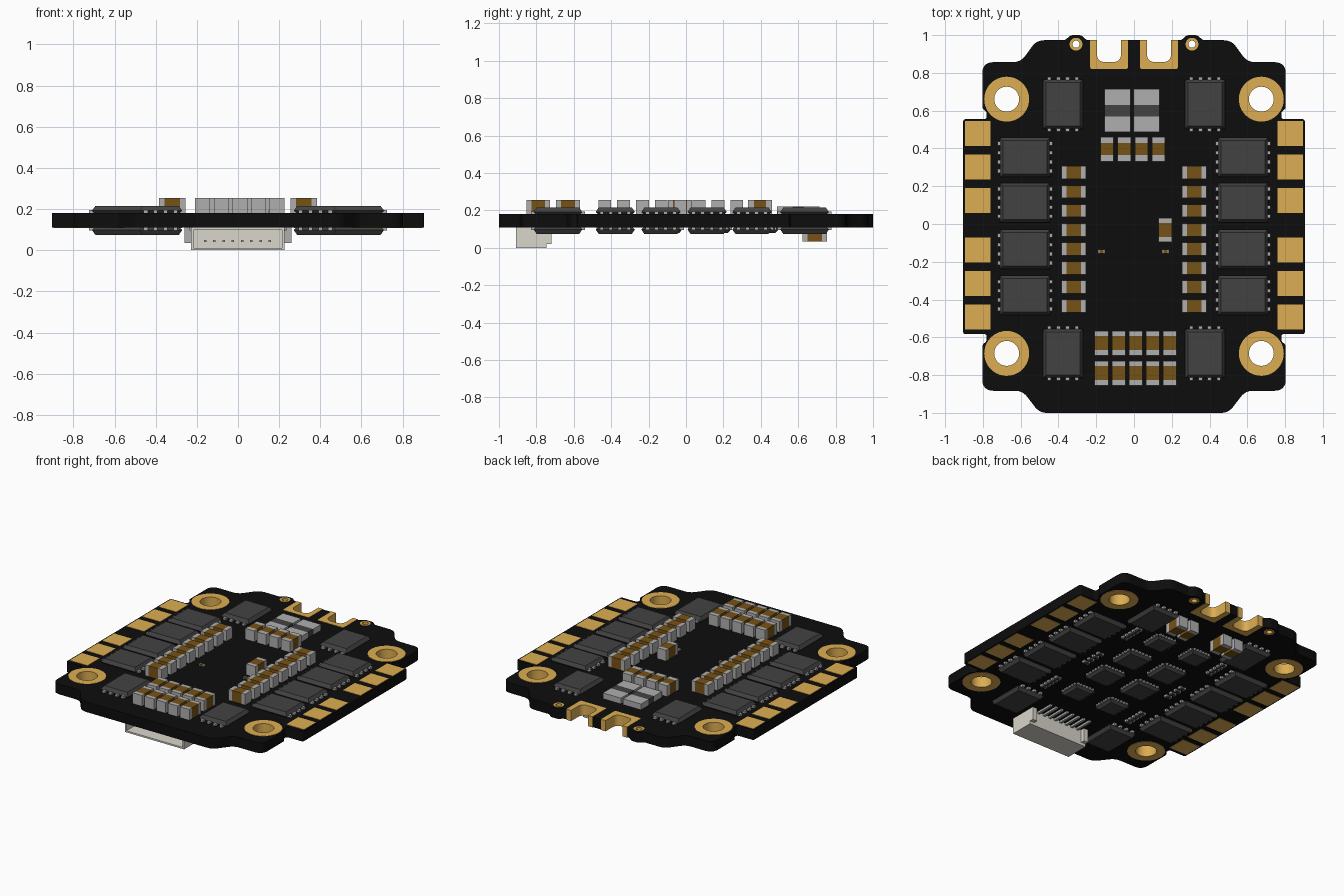
import bpy, bmesh, math
from mathutils import Vector, Matrix

if "Cube" in bpy.data.objects:
    bpy.data.objects.remove(bpy.data.objects["Cube"])

Z0, Z1 = 0.11, 0.18      # board underside / top


def material(name, r, g, b):
    m = bpy.data.materials.new(name)
    m.diffuse_color = (r, g, b, 1)
    m.use_nodes = True
    m.node_tree.nodes["Principled BSDF"].inputs["Base Color"].default_value = m.diffuse_color
    return m


BLACK = material("board_black", 0.004, 0.004, 0.004)
GOLD = material("gold", 0.72, 0.42, 0.085)
BROWN = material("ceramic_brown", 0.18, 0.085, 0.008)
TIN = material("tin", 0.43, 0.43, 0.43)
DARK = material("chip_dark", 0.055, 0.055, 0.055)
CREAM = material("cream_plastic", 0.70, 0.67, 0.60)


def rounded(points, steps=6):
    """Polygon of (x, y, radius) with filleted corners."""
    out, n = [], len(points)
    for i, (x, y, r) in enumerate(points):
        p = Vector((x, y))
        a = Vector(points[i - 1][:2]) - p
        b = Vector(points[(i + 1) % n][:2]) - p
        if r == 0:
            out.append(p)
            continue
        t = min(r / math.tan(a.angle(b) / 2), 0.48 * a.length, 0.48 * b.length)
        s, e = p + a.normalized() * t, p + b.normalized() * t
        for k in range(steps + 1):
            f = k / steps
            out.append(s * (1 - f) ** 2 + p * 2 * f * (1 - f) + e * f * f)
    return out


def circle(cx, cy, r, n=40):
    return [Vector((cx + r * math.cos(2 * math.pi * i / n),
                    cy + r * math.sin(2 * math.pi * i / n))) for i in range(n)]


def plate(name, loops, z0, z1, mat):
    """Extruded flat profile, inner loops become holes."""
    cu = bpy.data.curves.new(name, 'CURVE')
    cu.dimensions, cu.fill_mode, cu.extrude = '2D', 'BOTH', (z1 - z0) / 2
    for loop in loops:
        sp = cu.splines.new('POLY')
        sp.points.add(len(loop) - 1)
        for q, v in zip(sp.points, loop):
            q.co = (v.x, v.y, 0, 1)
        sp.use_cyclic_u = True
    ob = bpy.data.objects.new(name, cu)
    ob.location.z = (z0 + z1) / 2
    bpy.context.collection.objects.link(ob)
    bpy.ops.object.select_all(action='DESELECT')
    ob.select_set(True)
    bpy.context.view_layer.objects.active = ob
    bpy.ops.object.convert(target='MESH')
    ob = bpy.context.object
    ob.data.materials.clear()
    ob.data.materials.append(mat)
    bpy.ops.object.shade_smooth_by_angle(angle=math.radians(30))


def finish(name, bm, mats):
    bmesh.ops.recalc_face_normals(bm, faces=bm.faces)
    me = bpy.data.meshes.new(name)
    bm.to_mesh(me)
    bm.free()
    for m in mats:
        me.materials.append(m)
    bpy.context.collection.objects.link(bpy.data.objects.new(name, me))


def box(bm, x0, x1, y0, y1, z0, z1, mi=0):
    mat = Matrix.Translation(((x0 + x1) / 2, (y0 + y1) / 2, (z0 + z1) / 2)) \
        @ Matrix.Diagonal((x1 - x0, y1 - y0, z1 - z0, 1))
    res = bmesh.ops.create_cube(bm, size=1, matrix=mat)
    for f in {f for v in res['verts'] for f in v.link_faces}:
        f.material_index = mi


def on_side(top, a, b):
    """Height range a..b above the given board face, as sorted z."""
    return (Z1 + a, Z1 + b) if top else (Z0 - b, Z0 - a)


def chip(bm, cx, cy, w, d, h, top, pins_x=0, pins_y=0, lead=0.014):
    """Moulded body with drafted sides; pins_x on +-x sides, pins_y on +-y."""
    rings = []
    for inset, z in ((0.012, 0.0), (0.0, 0.012), (0.016, h)):
        zz = Z1 + z if top else Z0 - z
        rings.append([bm.verts.new((cx + sx * (w / 2 - inset), cy + sy * (d / 2 - inset), zz))
                      for sx, sy in ((-1, -1), (1, -1), (1, 1), (-1, 1))])
    for a, b in zip(rings, rings[1:]):
        for i in range(4):
            j = (i + 1) % 4
            bm.faces.new((a[i], a[j], b[j], b[i]))
    bm.faces.new(rings[0])
    bm.faces.new(rings[-1])
    za, zb = on_side(top, 0, 0.015)
    for s in (-1, 1):
        for n, along_x in ((pins_x, False), (pins_y, True)):
            span, half = (w, d / 2) if along_x else (d, w / 2)
            pw = min(0.02, 0.45 * span / max(n, 1)) / 2
            for i in range(n):
                t = ((i + 0.5) / n - 0.5) * span * 0.92
                lo, hi = sorted((s * (half - 0.012), s * (half + lead)))
                if along_x:
                    box(bm, cx + t - pw, cx + t + pw, cy + lo, cy + hi, za, zb, 1)
                else:
                    box(bm, cx + lo, cx + hi, cy + t - pw, cy + t + pw, za, zb, 1)


def passive(bm, cx, cy, length, width, h, top, along_x, core=0.58):
    """Ceramic core (material 0) with two metal end caps (material 1)."""
    za, zb = on_side(top, 0, h)
    cuts = (-length / 2, -core * length / 2, core * length / 2, length / 2)
    for k, mi in enumerate((1, 0, 1)):
        a, b = cuts[k], cuts[k + 1]
        if along_x:
            box(bm, cx + a, cx + b, cy - width / 2, cy + width / 2, za, zb, mi)
        else:
            box(bm, cx - width / 2, cx + width / 2, cy + a, cy + b, za, zb, mi)


# Circuit board, outlined on the right half and mirrored
half = [(.50, -1, .08), (.59, -.883, .08), (.803, -.883, .06), (.803, -.64, .02),
        (.78, -.62, .02), (.78, -.583, .015), (.905, -.583, .015), (.905, .555, .015),
        (.78, .555, .015), (.78, .592, .02), (.803, .612, .02), (.803, .857, .06),
        (.60, .857, .08), (.515, .973, .08), (.365, .973, .03), (.335, 1, .035),
        (.28, 1, .035), (.25, .973, .03), (.214, .973, 0), (.214, .838, .04),
        (.05, .838, .04), (.05, .973, 0)]
outline = rounded(half + [(-x, y, r) for x, y, r in reversed(half)])
mounts = [(sx * .674, y) for sx in (-1, 1) for y in (.661, -.685)]
vias = [(sx * .307, .952) for sx in (-1, 1)]
plate("circuit_board", [outline] + [circle(x, y, .09) for x, y in mounts]
      + [circle(x, y, .026, 20) for x, y in vias], Z0, Z1, BLACK)

# Plated mounting holes, small vias and forked power pads
G0, G1 = Z0 - .002, Z1 + .002
for x, y in mounts:
    plate("mounting_ring", [circle(x, y, .119), circle(x, y, .066)], G0, G1, GOLD)
for x, y in vias:
    plate("via_ring", [circle(x, y, .034, 24), circle(x, y, .019, 24)], G0, G1, GOLD)
for s in (-1, 1):
    fork = [(.032, .975, 0), (.032, .82, .012), (.232, .82, .012), (.232, .975, 0),
            (.196, .975, 0), (.196, .857, .045), (.068, .857, .045), (.068, .975, 0)]
    plate("power_pad", [rounded([(s * x, y, r) for x, y, r in fork])], G0, G1, GOLD)

# Motor solder pads on both faces
bm = bmesh.new()
for s in (-1, 1):
    for y in (.478, .301, .125, -.138, -.316, -.492):
        for top in (True, False):
            x0, x1 = sorted((s * .76, s * .896))
            box(bm, x0, x1, y - .066, y + .066, *on_side(top, -.004, .002))
finish("motor_pads", bm, [GOLD])

# Power transistors on both faces
for top, name in ((True, "top_transistors"), (False, "bottom_transistors")):
    bm = bmesh.new()
    for s in (-1, 1):
        for y in (.353, .113, -.134, -.378):
            chip(bm, s * .577, y, .265, .21, .035, top, pins_x=4)
        for y in (.634, -.685):
            chip(bm, s * .376, y, .21, .26, .035, top, pins_y=4)
    finish(name, bm, [DARK, TIN])

# Ceramic capacitors
bm = bmesh.new()
for i in range(8):
    for s in (-1, 1):
        passive(bm, s * .319, .272 - i * .101, .128, .068, .075, True, True)
for i in range(4):
    passive(bm, -.143 + i * .091, .396, .128, .07, .075, True, False, .5)
for i in range(5):
    for y in (-.631, -.79):
        passive(bm, -.172 + i * .0905, y, .128, .072, .075, True, False)
passive(bm, .165, -.032, .128, .07, .075, True, False)
for x in (-.172, .167):
    passive(bm, x, -.145, .037, .02, .013, True, True)
for x in (-.225, -.135, .135, .225):
    passive(bm, x, .688, .132, .07, .075, False, False)
finish("capacitors", bm, [BROWN, TIN])

# Pair of shunt resistors
bm = bmesh.new()
for x in (-.087, .067):
    passive(bm, x, .6, .228, .137, .04, True, False, .26)
finish("shunt_resistors", bm, [DARK, TIN])

# Controller and driver chips on the underside
bm = bmesh.new()
for s in (-1, 1):
    for y, w in ((.42, .15), (.15, .18), (-.11, .18), (-.38, .15)):
        chip(bm, s * .14, y, w, w, .03, False, 6, 6, .006)
finish("controller_chips", bm, [DARK, TIN])

# Strips of small resistors on the underside
bm = bmesh.new()
for s in (-1, 1):
    for y in (.39, -.40):
        for i in range(5):
            passive(bm, s * .345, y + (i - 2) * .034, .045, .022, .015, False, True, .5)
    for i in range(4):
        passive(bm, s * .335, (i - 1.5) * .045, .045, .022, .015, False, True, .6)
finish("small_resistors", bm, [DARK, TIN])

# Signal connector: shell open to the front, with ears and contacts
bm = bmesh.new()
box(bm, -.228, .225, -.91, -.745, 0, .011)
box(bm, -.228, .225, -.91, -.745, .099, Z0)
box(bm, -.228, -.217, -.91, -.745, .011, .099)
box(bm, .214, .225, -.91, -.745, .011, .099)
box(bm, -.217, .214, -.775, -.745, .011, .099)
for x in (-.228, .19):
    box(bm, x, x + .035, -.745, -.718, .02, Z0)
finish("connector_shell", bm, [CREAM])
bm = bmesh.new()
for i in range(8):
    x = -.16 + i * .045
    box(bm, x - .008, x + .008, -.745, -.62, Z0 - .014, Z0)
    box(bm, x - .006, x + .006, -.86, -.775, .04, .05)
finish("connector_contacts", bm, [TIN])
